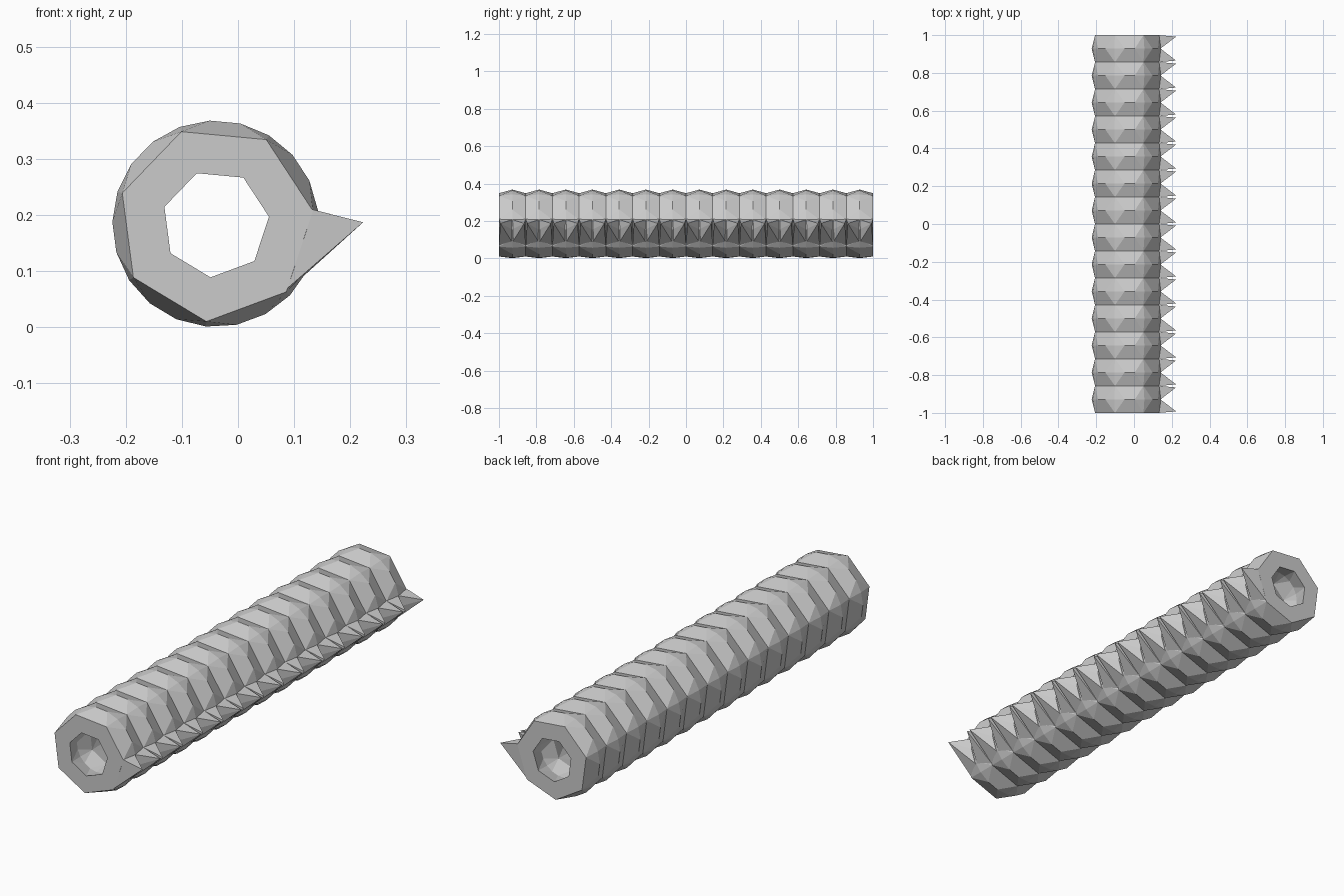
import bpy, bmesh
from math import cos, sin, radians

if "Cube" in bpy.data.objects:
    bpy.data.objects.remove(bpy.data.objects["Cube"])

CX, CZ = -0.040, 0.1845      # tube axis
SEG = 14                     # pleats along the length
STEP = 2.0 / SEG
PHASE = 7.5                  # first corner angle of the heptagon


def ring(bm, y, r, n):
    return [bm.verts.new((CX + r * cos(radians(PHASE + 360 * i / n)), y,
                          CZ + r * sin(radians(PHASE + 360 * i / n)))) for i in range(n)]


def pleat(bm, a, m):
    # heptagon edge to three mid-ring edges, folded as a fan
    for i in range(7):
        a0, a1 = a[i], a[(i + 1) % 7]
        p = [m[(3 * i + k) % 21] for k in range(4)]
        bm.faces.new((a0, p[0], p[1]))
        bm.faces.new((a0, p[1], a1))
        bm.faces.new((a1, p[1], p[2]))
        bm.faces.new((a1, p[2], p[3]))


def wall(bm, r_fold, r_mid):
    folds = [ring(bm, -1 + k * STEP, r_fold, 7) for k in range(SEG + 1)]
    for k in range(SEG):
        m = ring(bm, -1 + (k + 0.5) * STEP, r_mid, 21)
        pleat(bm, folds[k], m)
        pleat(bm, folds[k + 1], m)
    return folds[0], folds[-1]


def finish(bm, name):
    bmesh.ops.recalc_face_normals(bm, faces=bm.faces)
    me = bpy.data.meshes.new(name)
    bm.to_mesh(me)
    bm.free()
    bpy.context.collection.objects.link(bpy.data.objects.new(name, me))


# pleated tube: outer wall, bore and the two end caps
bm = bmesh.new()
outer = wall(bm, 0.175, 0.184)
inner = wall(bm, 0.096, 0.106)
for o, n in zip(outer, inner):
    for i in range(7):
        j = (i + 1) % 7
        bm.faces.new((o[i], o[j], n[j], n[i]))
finish(bm, "pleated_tube")

# row of split spikes: one half spike on each side of every fold
bm = bmesh.new()
for k in range(SEG + 1):
    y = -1 + k * STEP
    for s in (-1, 1):
        if abs(y + s * STEP / 2) > 1:
            continue
        mid = y + s * STEP / 2
        pts = [(0.10, y, 0.187), (0.083, y, 0.065), (0.132, y, 0.210),
               (0.140, mid, 0.208), (0.136, mid, 0.155), (0.110, mid, 0.085),
               (0.223, y + s * 0.008, 0.187)]
        vs = [bm.verts.new(p) for p in pts]
        bmesh.ops.convex_hull(bm, input=vs)
finish(bm, "spike_row")
